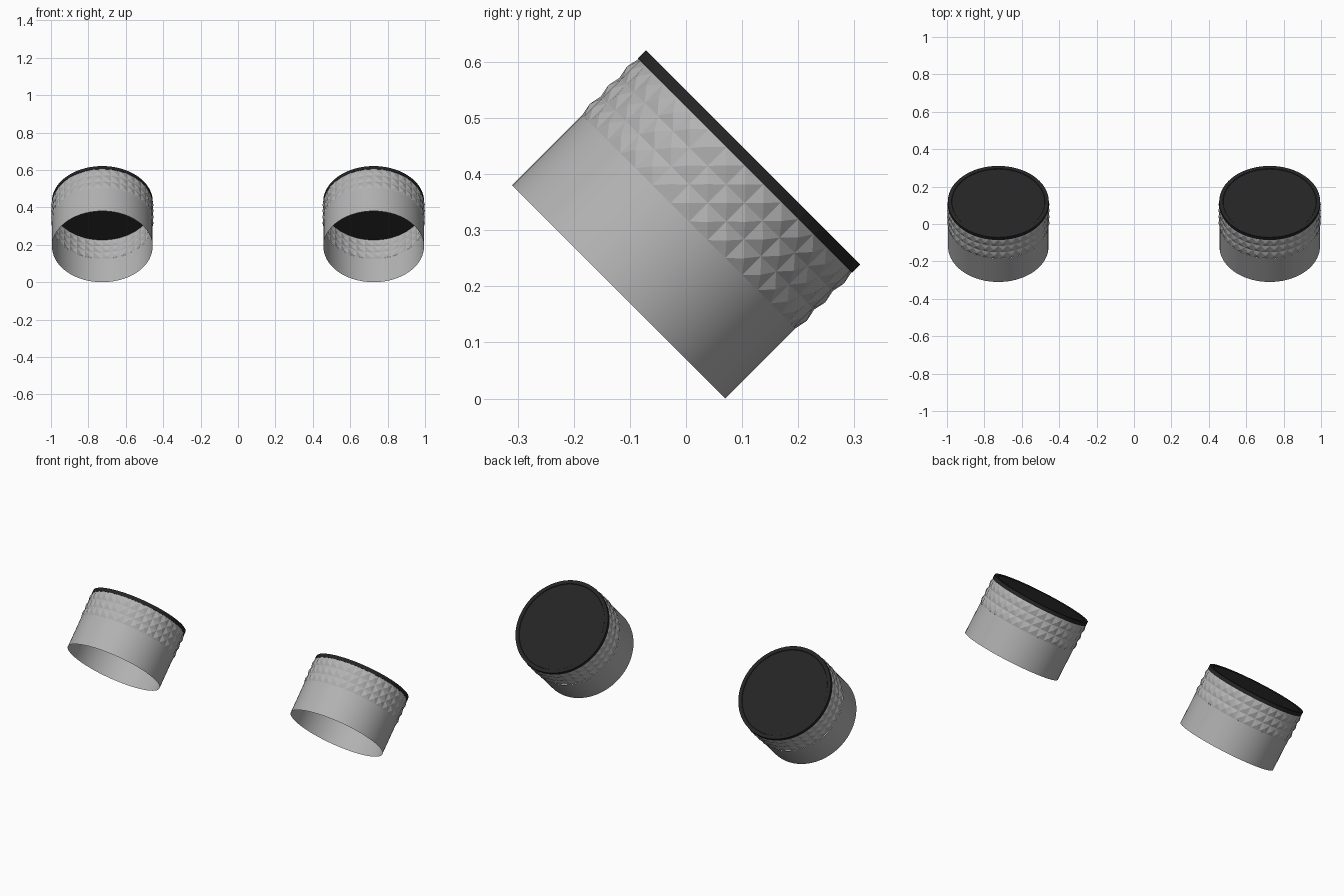
import bpy, bmesh, math
from mathutils import Matrix

if "Cube" in bpy.data.objects:
    bpy.data.objects.remove(bpy.data.objects["Cube"])

N = 36                  # knurl columns
SUB = 2                 # smooth body segments per column
R, R_PEAK = 0.2687, 0.2745
H_BODY, H_KNURL, H_TOP = 0.177, 0.318, 0.339


def material(name, rgb):
    m = bpy.data.materials.new(name)
    m.diffuse_color = (*rgb, 1)
    m.use_nodes = True
    m.node_tree.nodes["Principled BSDF"].inputs["Base Color"].default_value = m.diffuse_color
    return m


steel = material("brushed_grey", (0.45, 0.45, 0.45))
black = material("soft_black", (0.018, 0.018, 0.018))


def ring(bm, r, z, n):
    return [bm.verts.new((r * math.cos(2 * math.pi * i / n),
                          r * math.sin(2 * math.pi * i / n), z)) for i in range(n)]


def bridge(bm, a, b):
    n = len(a)
    return [bm.faces.new((a[i], a[(i + 1) % n], b[(i + 1) % n], b[i])) for i in range(n)]


def finish(bm, name, mat, x, smooth):
    # tilt the knob back 45 degrees and place it
    bm.transform(Matrix.Translation((x, -0.12, 0.19)) @ Matrix.Rotation(-math.pi / 4, 4, 'X'))
    me = bpy.data.meshes.new(name)
    for f in bm.faces:
        f.smooth = smooth
    bm.to_mesh(me)
    bm.free()
    me.materials.append(mat)
    ob = bpy.data.objects.new(name, me)
    bpy.context.collection.objects.link(ob)
    return ob


def knob(side, x):
    # open, smooth sleeve
    bm = bmesh.new()
    bridge(bm, ring(bm, R, 0, N * SUB), ring(bm, R, H_BODY, N * SUB))
    finish(bm, side + "_sleeve", steel, x, True)

    # knurled grip: three rows of small pyramids
    bm = bmesh.new()
    step = (H_KNURL - H_BODY) / 3
    rows = [ring(bm, R, H_BODY + i * step, N) for i in range(4)]
    faces = [f for a, b in zip(rows, rows[1:]) for f in bridge(bm, a, b)]
    for v in bmesh.ops.poke(bm, faces=faces)["verts"]:
        k = R_PEAK / v.co.xy.length
        v.co.x *= k
        v.co.y *= k
    finish(bm, side + "_knurled_grip", steel, x, False)

    # dark cap with a shallow recessed face
    bm = bmesh.new()
    n = N * SUB
    prof = [(0.27, H_KNURL), (0.27, H_TOP), (0.25, H_TOP), (0.248, H_TOP - 0.003)]
    rings = [ring(bm, r, z, n) for r, z in prof]
    for a, b in zip(rings, rings[1:]):
        bridge(bm, a, b)
    bm.faces.new(rings[-1])
    bm.faces.new(rings[0][::-1])
    finish(bm, side + "_cap", black, x, False)


knob("left", -0.7255)
knob("right", 0.7255)
